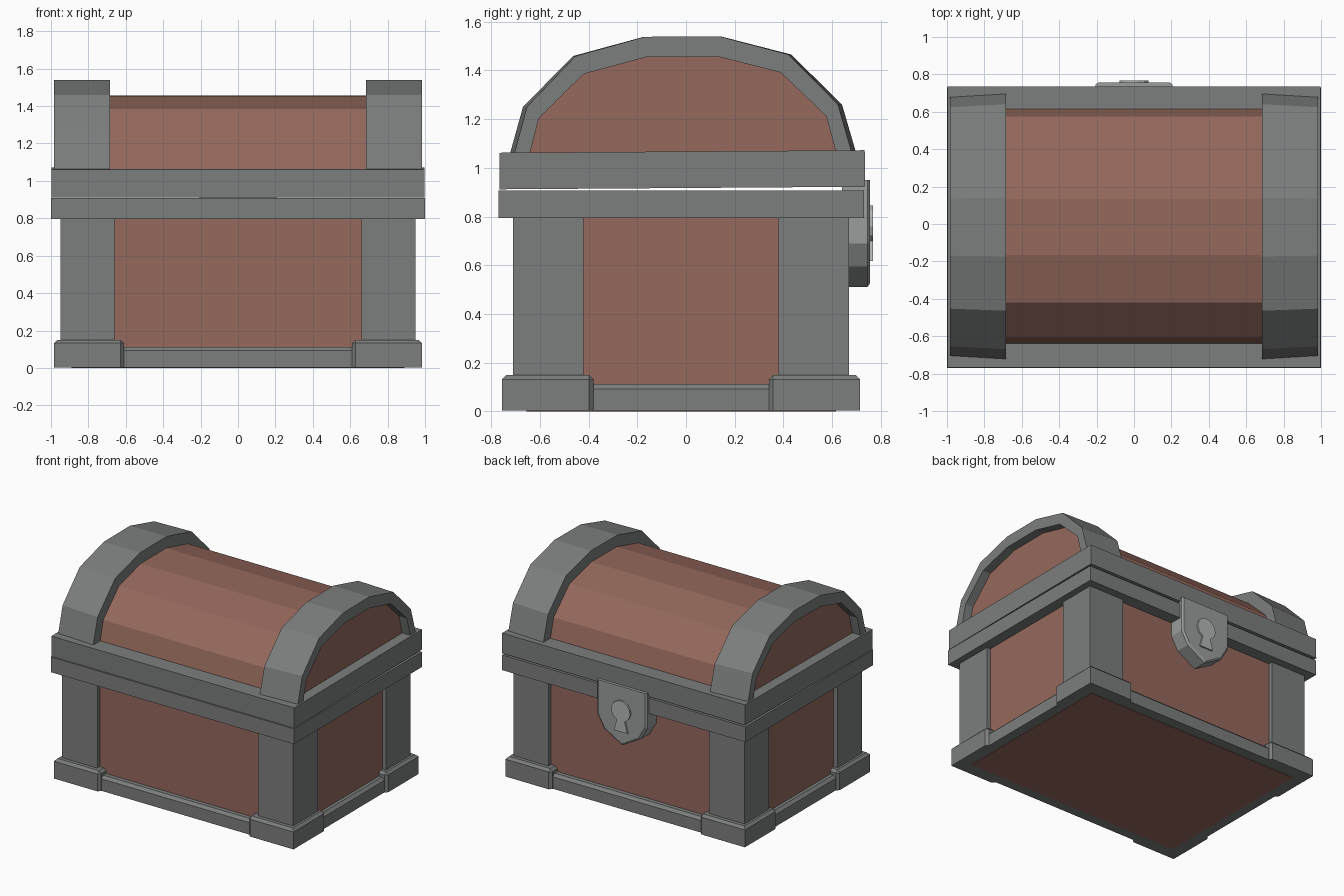
import bpy, bmesh, math
from mathutils import Matrix, Vector

if "Cube" in bpy.data.objects:
    bpy.data.objects.remove(bpy.data.objects["Cube"])

CY = -0.02  # the chest body sits slightly forward so the lock fits the bounds


def material(name, rgb):
    m = bpy.data.materials.new(name)
    m.diffuse_color = (*rgb, 1)
    m.use_nodes = True
    m.node_tree.nodes["Principled BSDF"].inputs["Base Color"].default_value = m.diffuse_color
    return m


WOOD = material("wood", (0.30, 0.14, 0.107))
IRON = material("iron", (0.20, 0.21, 0.205))
STEEL = material("steel", (0.32, 0.34, 0.335))
BRIGHT = material("bright_steel", (0.45, 0.46, 0.46))

# lid is a hair open, hinged on the -y side
HINGE = Vector((0, -0.765, 0.912))
LID = (Matrix.Translation(HINGE) @ Matrix.Rotation(math.radians(0.4), 4, 'X')
       @ Matrix.Translation(-HINGE))


def finish(name, bm, mat, lid=False):
    if lid:
        bm.transform(LID)
    bmesh.ops.recalc_face_normals(bm, faces=bm.faces)
    me = bpy.data.meshes.new(name)
    bm.to_mesh(me)
    bm.free()
    me.materials.append(mat)
    ob = bpy.data.objects.new(name, me)
    bpy.context.collection.objects.link(ob)
    return ob


def box(name, x, y, z, mat, lid=False, pick=None, bevel=0.02):
    """Box from three (min, max) ranges; pick(edge midpoint) selects bevelled edges."""
    bm = bmesh.new()
    bmesh.ops.create_cube(bm, size=1)
    for v in bm.verts:
        v.co = Vector([r[0] if c < 0 else r[1] for c, r in zip(v.co, (x, y, z))])
    if pick:
        edges = [e for e in bm.edges if pick((e.verts[0].co + e.verts[1].co) / 2)]
        bmesh.ops.bevel(bm, geom=edges, offset=bevel, segments=1, affect='EDGES')
    return finish(name, bm, mat, lid)


def loft(name, rings, mat, lid=False, closed=False):
    """Skin a list of equal point rings; cap the ends unless closed."""
    bm = bmesh.new()
    vs = [[bm.verts.new(p) for p in r] for r in rings]
    pairs = list(zip(vs, vs[1:])) + ([(vs[-1], vs[0])] if closed else [])
    n = len(rings[0])
    for a, b in pairs:
        for i in range(n):
            j = (i + 1) % n
            bm.faces.new((a[i], a[j], b[j], b[i]))
    if not closed:
        bm.faces.new(vs[0])
        bm.faces.new(vs[-1])
    return finish(name, bm, mat, lid)


def span(s, a, b, c=0.0):
    return tuple(sorted((c + s * a, c + s * b)))


# wooden body and floor
box("body_panels", (-0.92, 0.92), (CY - 0.66, CY + 0.66), (0.03, 0.82), WOOD)
box("floor_board", (-0.89, 0.89), (CY - 0.635, CY + 0.635), (0, 0.05), WOOD)

# corner posts and stepped feet
for sx in (-1, 1):
    for sy in (-1, 1):
        tag = ("left" if sx < 0 else "right") + ("_front" if sy < 0 else "_back")
        box("post_" + tag, span(sx, 0.66, 0.95), span(sy, 0.40, 0.69, CY), (0.1, 0.82), IRON)
        box("foot_" + tag, span(sx, 0.61, 0.985), span(sy, 0.36, 0.735, CY), (0.003, 0.15), IRON,
            pick=lambda m: m.z > 0.14 or (0.01 < m.z < 0.14 and not
                                          (sx * m.x > 0.9 and sy * (m.y - CY) > 0.7)
                                          and (sx * m.x > 0.9 or sy * (m.y - CY) > 0.7)),
            bevel=0.018)

# base strips between the feet
for s in (-1, 1):
    box("base_strip_" + ("front" if s < 0 else "back"), (-0.7, 0.7), span(s, 0.6, 0.712, CY),
        (0.003, 0.112), IRON, pick=lambda m: m.z > 0.1 and s * (m.y - CY) > 0.7)
    box("base_strip_" + ("left" if s < 0 else "right"), span(s, 0.85, 0.965),
        (CY - 0.45, CY + 0.45), (0.003, 0.112), IRON,
        pick=lambda m: m.z > 0.1 and s * m.x > 0.95)

# rims of the body and the lid
box("body_rim", (-1, 1), (CY - 0.75, CY + 0.75), (0.795, 0.908), IRON)
box("lid_rim", (-0.998, 0.998), (-0.765, 0.735), (0.912, 1.062), IRON, lid=True)

# barrel lid: half profiles (y, z)
OUTER = [(0.712, 1.05), (0.655, 1.25), (0.448, 1.457), (0.157, 1.534)]
INNER = [(0.63, 1.05), (0.59, 1.203), (0.405, 1.383), (0.15, 1.45)]


def arc(half, x, k=1.0):
    pts = half + [(-y, z) for y, z in reversed(half)]
    return [(x, y * k - 0.012, z) for y, z in pts]


loft("lid_barrel", [arc(INNER, -0.92), arc(INNER, 0.92)], WOOD, lid=True)

# iron arches at both lid ends, slightly narrower outward
for s in (-1, 1):
    a, b = s * 0.685, s * 0.985
    bands = [arc(OUTER, a), arc(OUTER, b, 0.975), arc(INNER, b), arc(INNER, a)]
    loft("lid_arch_" + ("left" if s < 0 else "right"), list(zip(*bands)), IRON, lid=True)

# lock shield with chamfered face, then the raised keyhole
SHIELD = [(0.205, 0.95), (0.205, 0.69), (0.15, 0.595), (0.0, 0.51),
          (-0.15, 0.595), (-0.205, 0.69), (-0.205, 0.95)]
loft("lock_shield", [[(x, 0.64, z) for x, z in SHIELD],
                     [(x, 0.745, z) for x, z in SHIELD],
                     [(x * 0.94, 0.756, 0.95 + (z - 0.95) * 0.96) for x, z in SHIELD]], STEEL)
KEY = [(0.078 * math.cos(t), 0.77 + 0.078 * math.sin(t))
       for t in (math.radians(-65 + i * 310 / 11) for i in range(12))]
KEY += [(-0.055, 0.618), (0.055, 0.618)]
loft("keyhole", [[(x, y, z) for x, z in KEY] for y in (0.74, 0.768)], BRIGHT)
